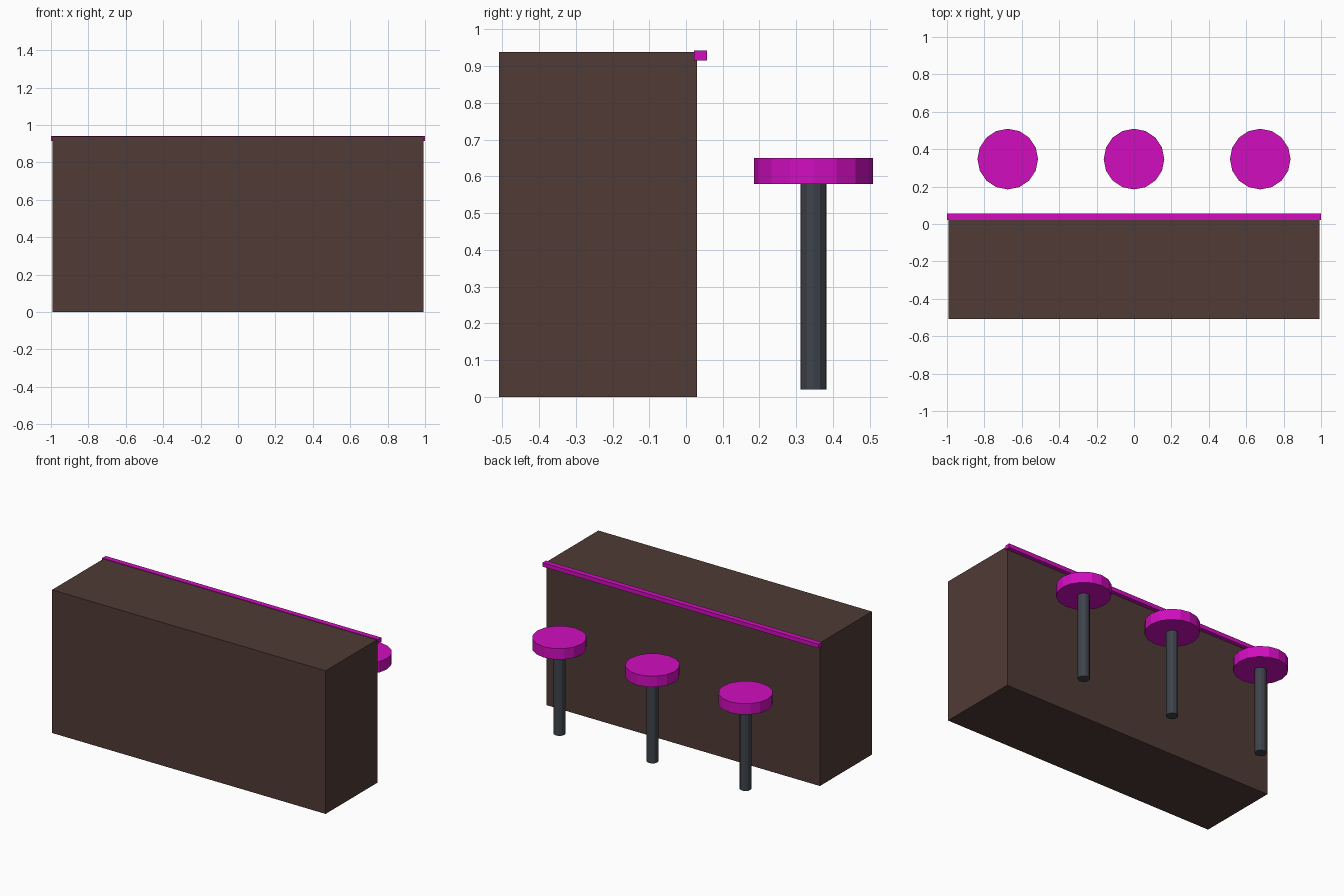
import bpy

if "Cube" in bpy.data.objects:
    bpy.data.objects.remove(bpy.data.objects["Cube"])


def material(name, rgb):
    m = bpy.data.materials.new(name)
    m.diffuse_color = (*rgb, 1.0)
    m.use_nodes = True
    m.node_tree.nodes["Principled BSDF"].inputs["Base Color"].default_value = m.diffuse_color
    return m


brown = material("dark brown wood", (0.080, 0.043, 0.035))
magenta = material("magenta", (0.64, 0.004, 0.52))
steel = material("dark grey metal", (0.048, 0.056, 0.070))


def box(name, lo, hi, mat):
    centre = [(a + b) / 2 for a, b in zip(lo, hi)]
    bpy.ops.mesh.primitive_cube_add(size=1, location=centre)
    ob = bpy.context.object
    ob.name = name
    ob.scale = [b - a for a, b in zip(lo, hi)]
    bpy.ops.object.transform_apply(location=False, rotation=False, scale=True)
    ob.data.materials.append(mat)


def cylinder(name, x, y, z0, z1, radius, sides, mat):
    bpy.ops.mesh.primitive_cylinder_add(
        vertices=sides, radius=radius, depth=z1 - z0, location=(x, y, (z0 + z1) / 2))
    ob = bpy.context.object
    ob.name = name
    ob.data.materials.append(mat)


# Bar counter and glowing edge strip
box("counter", (-0.992, -0.509, 0), (0.992, 0.03, 0.938), brown)
box("edge_strip", (-1, 0.022, 0.915), (1, 0.057, 0.942), magenta)

# Three stools along the back
for label, x in (("left", -0.675), ("middle", 0), ("right", 0.675)):
    cylinder(label + "_stool_post", x, 0.347, 0.02, 0.585, 0.036, 12, steel)
    cylinder(label + "_stool_seat", x, 0.347, 0.579, 0.65, 0.162, 16, magenta)
